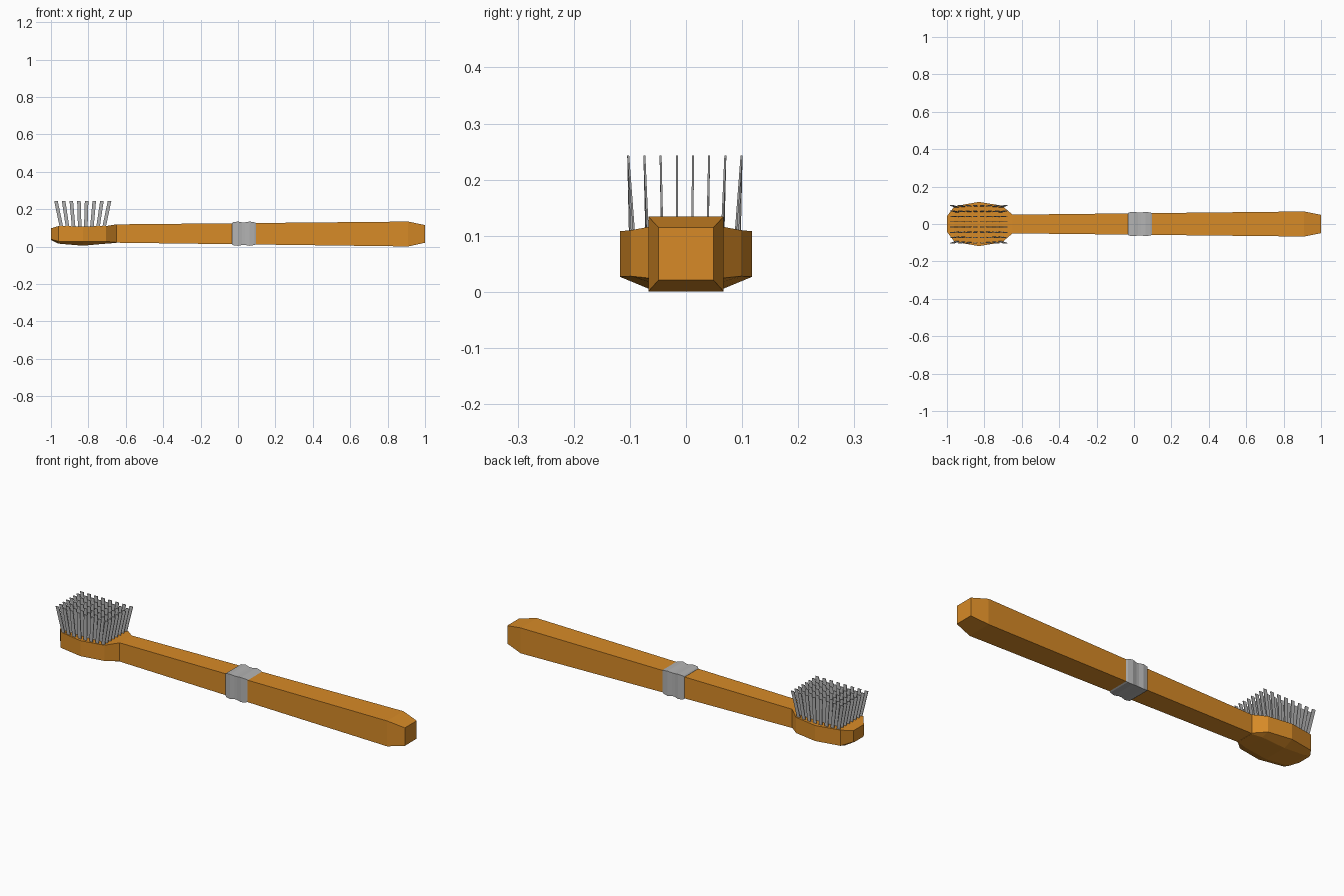
import bpy, bmesh

if "Cube" in bpy.data.objects:
    bpy.data.objects.remove(bpy.data.objects["Cube"])


def material(name, color):
    m = bpy.data.materials.new(name)
    m.diffuse_color = (*color, 1)
    m.use_nodes = True
    m.node_tree.nodes["Principled BSDF"].inputs["Base Color"].default_value = m.diffuse_color
    return m


wood = material("orange_wood", (0.68, 0.255, 0.02))
grey = material("light_grey", (0.45, 0.45, 0.45))


def finish(name, bm, mat):
    bmesh.ops.recalc_face_normals(bm, faces=bm.faces)
    me = bpy.data.meshes.new(name)
    bm.to_mesh(me)
    bm.free()
    me.materials.append(mat)
    ob = bpy.data.objects.new(name, me)
    bpy.context.collection.objects.link(ob)
    return ob


def loft(bm, rings):
    """Skin a list of equal closed rings and cap both ends."""
    vs = [[bm.verts.new(p) for p in r] for r in rings]
    n = len(vs[0])
    for a, b in zip(vs, vs[1:]):
        for i in range(n):
            j = (i + 1) % n
            bm.faces.new((a[i], a[j], b[j], b[i]))
    bm.faces.new(vs[0])
    bm.faces.new(vs[-1][::-1])


def rect(x, w, lo, hi):
    return [(x, -w, lo), (x, w, lo), (x, w, hi), (x, -w, hi)]


# Tapered handle with a chamfered end
bm = bmesh.new()
loft(bm, [rect(-0.65, 0.050, 0.021, 0.119),
          rect(0.91, 0.067, 0.001, 0.134),
          rect(1.0, 0.049, 0.021, 0.115)])
finish("handle", bm, wood)

# Head: x, half width, underside half width, lowest z, side bottom z, top z
sections = [(-1.0, 0.042, 0.034, 0.036, 0.040, 0.098),
            (-0.96, 0.095, 0.060, 0.016, 0.028, 0.110),
            (-0.83, 0.118, 0.065, 0.005, 0.027, 0.108),
            (-0.705, 0.098, 0.060, 0.016, 0.028, 0.110),
            (-0.65, 0.050, 0.046, 0.020, 0.023, 0.119)]
bm = bmesh.new()
loft(bm, [[(x, -u, lo), (x, u, lo), (x, w, side), (x, w, hi),
           (x, -w, hi), (x, -w, side)]
          for x, w, u, lo, side, hi in sections])
finish("brush_head", bm, wood)

# Ribbed band round the middle of the handle
profile = [(-0.032, 0.000), (-0.026, 0.005), (0.0, 0.008), (0.022, 0.004),
           (0.038, 0.004), (0.062, 0.008), (0.088, 0.004), (0.098, 0.000)]
bm = bmesh.new()
loft(bm, [rect(x, 0.0572 + d, 0.0125 - d, 0.126 + d) for x, d in profile])
finish("ribbed_band", bm, grey)

# Bristles: flat blades that fan out from the head
bm = bmesh.new()
N = 8
for i in range(N):
    for j in range(N):
        u, v = 2 * i / (N - 1) - 1, 2 * j / (N - 1) - 1
        top = (-0.83 + 0.143 * u, -0.002 + 0.101 * v)
        base = (-0.83 + 0.112 * u,
                -0.002 + 0.101 * v * (0.97 - 0.08 * u * u * v * v - 0.04 * (1 - v * v)))
        rings = []
        for (x, y), z in ((base, 0.095), (top, 0.243)):
            a, b = 0.0095, 0.0018
            rings.append([(x - a, y - b, z), (x + a, y - b, z),
                          (x + a, y + b, z), (x - a, y + b, z)])
        loft(bm, rings)
finish("bristles", bm, grey)
